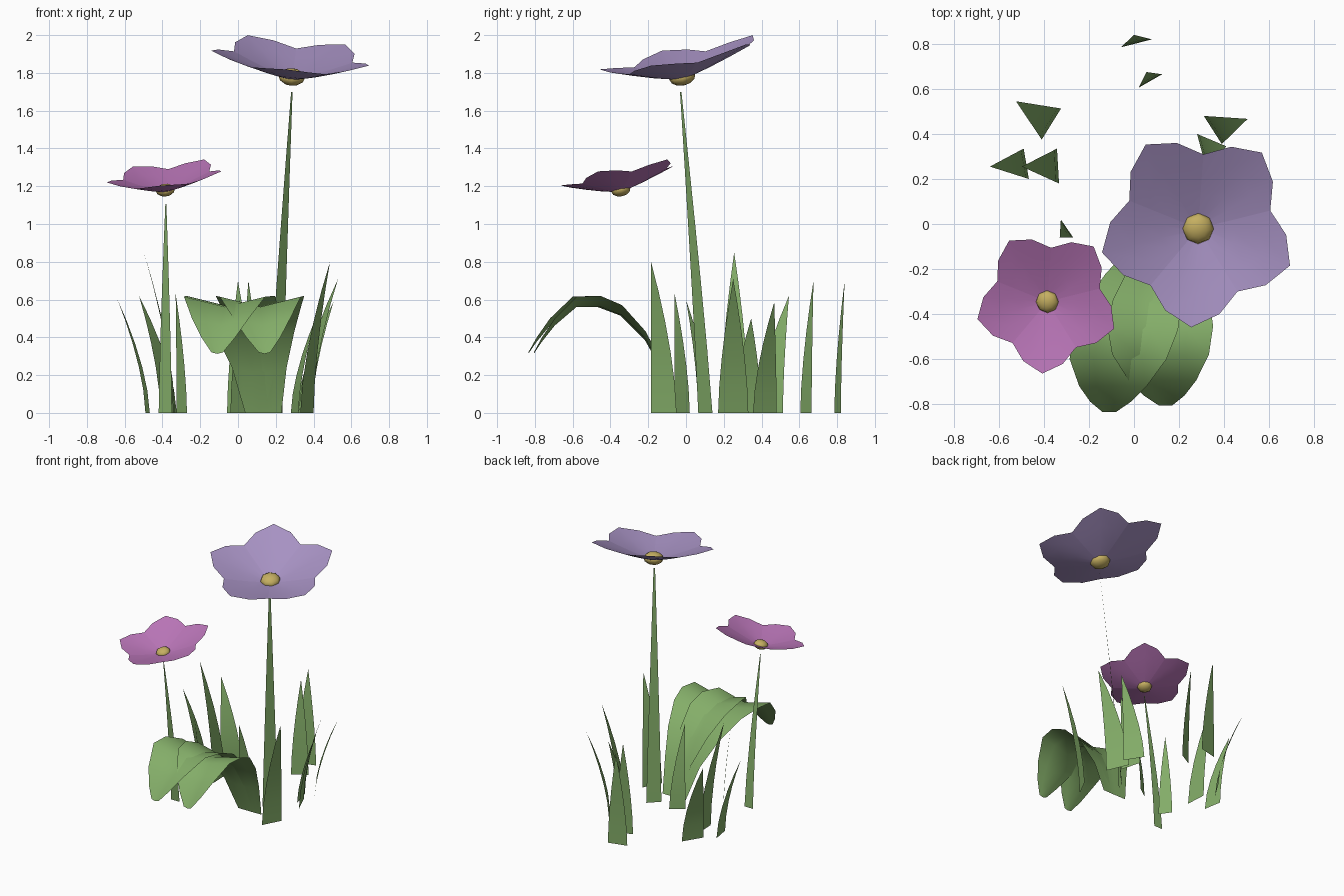
import bpy
from math import sin, cos, radians, atan
from mathutils import Vector

default_cube = bpy.data.objects.get("Cube")
if default_cube:
    bpy.data.objects.remove(default_cube, do_unlink=True)


def make_material(name, rgb):
    material = bpy.data.materials.new(name)
    material.use_nodes = True
    material.diffuse_color = (*rgb, 1)
    shader = next(n for n in material.node_tree.nodes if n.type == 'BSDF_PRINCIPLED')
    shader.inputs["Base Color"].default_value = (*rgb, 1)
    return material


green = make_material("leaf green", (0.23, 0.42, 0.14))
purple = make_material("soft purple", (0.39, 0.29, 0.55))
pink = make_material("orchid pink", (0.49, 0.18, 0.48))
yellow = make_material("pollen yellow", (0.56, 0.43, 0.12))


def build_mesh(name, points, faces, material):
    mesh = bpy.data.meshes.new(name)
    mesh.from_pydata(points, [], faces)
    mesh.materials.append(material)
    mesh.update()
    mesh.shade_smooth()
    part = bpy.data.objects.new(name, mesh)
    bpy.context.collection.objects.link(part)
    return part


def strip_faces(rows, columns):
    """Quads joining consecutive rows of points."""
    return [(r * columns + c, r * columns + c + 1,
             (r + 1) * columns + c + 1, (r + 1) * columns + c)
            for r in range(rows - 1) for c in range(columns - 1)]


# Flat tapering blades: two base corners bend over towards one tip
def blade(name, corner_a, corner_b, tip, bend=1.6, tip_width=0.0, steps=5):
    tip = Vector(tip)
    points = []
    for i in range(steps + 1):
        t = i / steps
        lean = t ** bend
        for corner in (corner_a, corner_b):
            ground = Vector((*corner, 0))
            middle = (Vector((*corner_a, 0)) + Vector((*corner_b, 0))) / 2
            end = Vector((tip.x, tip.y, 0)) + (ground - middle) * tip_width
            p = ground.lerp(end, lean)
            points.append((p.x, p.y, tip.z * t))
    return build_mesh(name, points, strip_faces(steps + 1, 2), green)


blade("tall_stem", (0.16, 0.065), (0.235, 0.14), (0.285, -0.028, 1.7), 1.1, 0.1)
blade("short_stem", (-0.42, -0.2), (-0.35, -0.2), (-0.382, -0.345, 1.105), 1.3, 0.08)

grass = [
    ((-0.49, 0.335), (-0.467, 0.2), (-0.64, 0.255, 0.605)),
    ((-0.342, 0.335), (-0.333, 0.18), (-0.498, 0.255, 0.85)),
    ((-0.324, 0.513), (-0.41, 0.375), (-0.524, 0.545, 0.62)),
    ((-0.325, 0.02), (-0.27, -0.06), (-0.33, -0.06, 0.63)),
    ((0.31, 0.48), (0.39, 0.355), (0.505, 0.467, 0.585)),
    ((0.28, 0.4), (0.32, 0.25), (0.41, 0.345, 0.5)),
    ((0.32, 0.33), (0.39, 0.17), (0.53, 0.25, 0.71)),
    ((0.33, -0.185), (0.4, -0.05), (0.487, -0.185, 0.8)),
    ((-0.058, 0.785), (0.08, 0.82), (0.0, 0.84, 0.7)),
    ((0.02, 0.605), (0.125, 0.665), (0.055, 0.675, 0.7)),
    ((-0.04, 0.065), (0.05, 0.13), (0.01, 0.0, 0.6)),
]
for number, (corner_a, corner_b, tip) in enumerate(grass, 1):
    blade(f"grass_blade_{number}", corner_a, corner_b, tip)


# Broad arching leaves with a sunken midrib: y, edge height, half width
leaf_profile = [(-0.05, 0.0, 0.07), (-0.12, 0.24, 0.11), (-0.22, 0.43, 0.165),
                (-0.35, 0.57, 0.215), (-0.47, 0.62, 0.235), (-0.6, 0.615, 0.215),
                (-0.72, 0.5, 0.15), (-0.79, 0.4, 0.09), (-0.835, 0.32, 0.03)]


def broad_leaf(name, base_x, middle_x, tip_x, reach):
    points = []
    for y, z, half in leaf_profile:
        t = -y / 0.835
        x = (1 - t) ** 2 * base_x + 2 * t * (1 - t) * middle_x + t * t * tip_x
        for side in (-1, -0.5, 0, 0.5, 1):
            dip = 0.25 * half * (1 - abs(side)) * min(1, z * 4)
            points.append((x + side * half, y * reach, z - dip))
    return build_mesh(name, points, strip_faces(len(leaf_profile), 5), green)


broad_leaf("left_broad_leaf", 0.13, -0.06, -0.11, 1.0)
broad_leaf("right_broad_leaf", 0.17, 0.08, 0.14, 0.965)

# Five-petalled flowers: angle from the petal axis and share of the radius
petal_outline = [(-36, 0.75), (-18, 0.89), (0, 1.0), (18, 0.89), (36, 0.75)]
rings = (0.1, 0.4, 0.7, 1.0)


def flower(name, centre, radius, cup, slope_x, slope_y, material):
    points, faces = [], []
    for petal in range(5):
        start = len(points)
        for ring in rings:
            for angle, share in petal_outline:
                a = radians(-94 + 72 * petal + angle)
                f = ring * share
                x, y = radius * f * cos(a), radius * f * sin(a)
                z = cup * f ** 1.2 + slope_x * x + slope_y * y
                points.append((centre[0] + x, centre[1] + y, centre[2] + z))
        for face in strip_faces(len(rings), len(petal_outline)):
            faces.append([start + i for i in reversed(face)])
    build_mesh(name + "_petals", points, faces, material)

    # Flattened pollen dome following the tilt of the flower
    bpy.ops.mesh.primitive_uv_sphere_add(
        segments=8, ring_count=6, radius=radius * 0.16,
        location=(centre[0], centre[1], centre[2] + radius * 0.03),
        rotation=(atan(slope_y), -atan(slope_x), 0))
    dome = bpy.context.object
    dome.name = name + "_centre"
    dome.scale.z = 0.65
    dome.data.materials.append(yellow)
    bpy.ops.object.shade_smooth()


flower("tall_flower", (0.285, -0.02, 1.765), 0.44, 0.14, -0.081, 0.203, purple)
flower("short_flower", (-0.385, -0.345, 1.17), 0.32, 0.1, 0.11, 0.2, pink)
